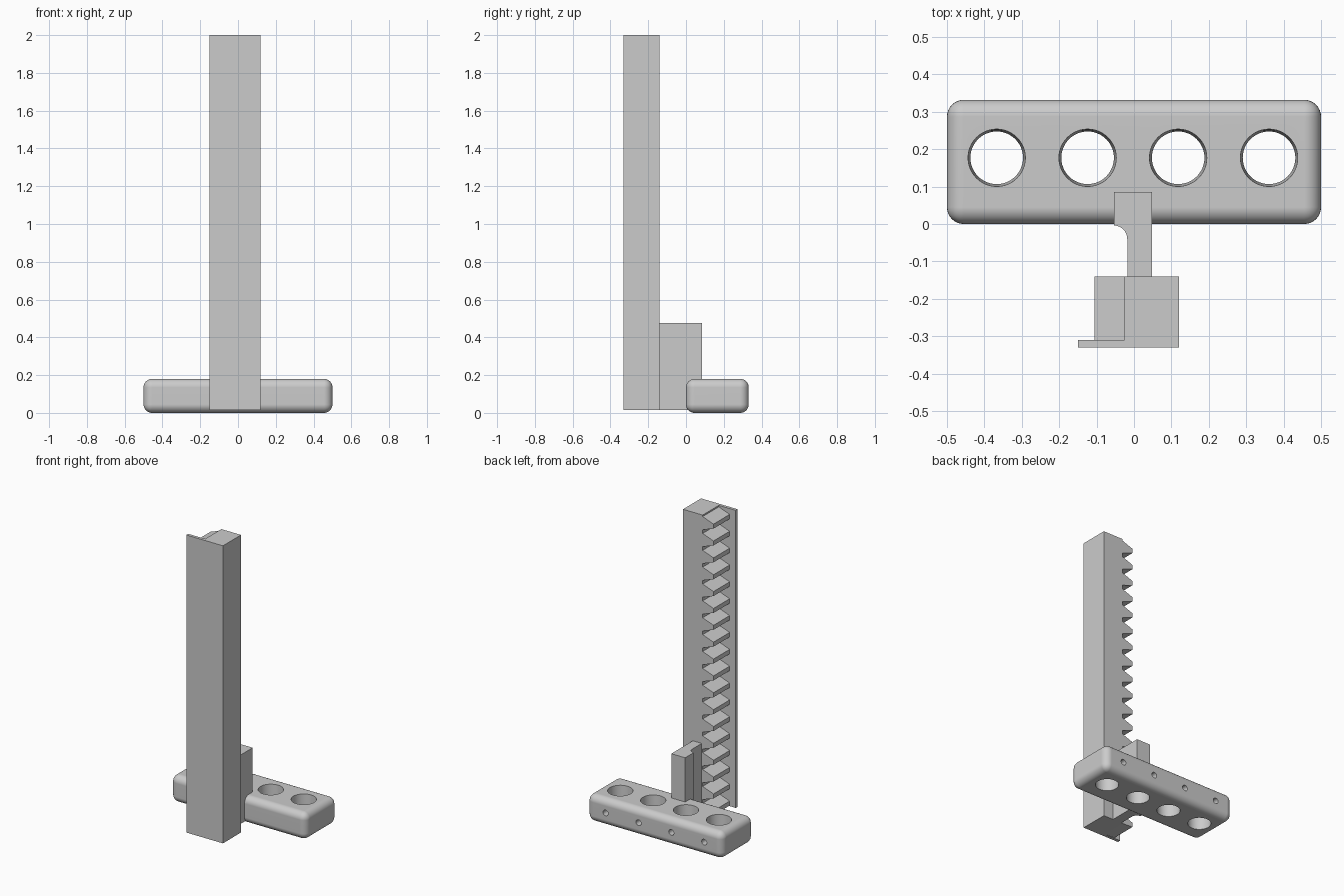
import bpy, bmesh, math
from mathutils import Vector

old = bpy.data.objects.get("Cube")
if old:
    bpy.data.objects.remove(old, do_unlink=True)

grey = bpy.data.materials.new("plain_grey")
grey.use_nodes = True
grey.diffuse_color = (0.6, 0.6, 0.6, 1)
grey.node_tree.nodes["Principled BSDF"].inputs["Base Color"].default_value = (0.6, 0.6, 0.6, 1)


def finish(name, bm):
    bmesh.ops.recalc_face_normals(bm, faces=bm.faces)
    mesh = bpy.data.meshes.new(name)
    bm.to_mesh(mesh)
    bm.free()
    obj = bpy.data.objects.new(name, mesh)
    bpy.context.collection.objects.link(obj)
    mesh.materials.append(grey)
    return obj


def add_prism(bm, points, offset):
    """Extrude a closed outline of 3D points by an offset."""
    face = bm.faces.new([bm.verts.new(p) for p in points])
    new = bmesh.ops.extrude_face_region(bm, geom=[face])["geom"]
    verts = [g for g in new if isinstance(g, bmesh.types.BMVert)]
    bmesh.ops.translate(bm, verts=verts, vec=Vector(offset))


def upright(name, outline, z0, z1):
    bm = bmesh.new()
    add_prism(bm, [(x, y, z0) for x, y in outline], (0, 0, z1 - z0))
    return finish(name, bm)


def cutter(name, r_low, r_high, depth, location, tilt=0):
    bpy.ops.mesh.primitive_cone_add(vertices=48, radius1=r_low, radius2=r_high,
                                    depth=depth, location=location, rotation=(tilt, 0, 0))
    obj = bpy.context.object
    obj.name = name
    obj.data.materials.append(grey)
    obj.hide_render = True
    return obj


BASE, TOP = 0.015, 2.0

# Column with a thin guard flange along the front
upright("rack_column", [(-0.15, -0.33), (0.12, -0.33), (0.12, -0.14),
                        (-0.025, -0.14), (-0.025, -0.31), (-0.15, -0.31)], BASE, TOP)

# Row of gear rack teeth
pitch, flank, tip = 0.1125, 0.029, 0.03
bm = bmesh.new()
for i in range(18):
    z = 1.99 - i * pitch
    side = [(-0.025, z), (-0.105, z - flank), (-0.105, z - flank - tip),
            (-0.025, z - 2 * flank - tip)]
    add_prism(bm, [(x, -0.311, max(h, BASE)) for x, h in side], (0, 0.171, 0))
finish("rack_teeth", bm)

# Bracket joining column and bar, with a concave fillet under its head
r = 0.036
fillet = [(-0.054 + r * math.sin(a), -0.04 + r * math.cos(a))
          for a in (math.pi / 2 * i / 10 for i in range(11))]
bracket = upright("bracket", [(0.048, -0.142), (0.048, 0.086), (-0.054, 0.086)]
                  + fillet + [(-0.018, -0.142)], BASE, 0.475)

# Rounded bar
bm = bmesh.new()
bmesh.ops.create_cube(bm, size=1)
for v in bm.verts:
    v.co = (v.co.x, v.co.y * 0.332 + 0.166, v.co.z * 0.18 + 0.09)
bmesh.ops.bevel(bm, geom=bm.edges[:], offset=0.045, segments=8, profile=0.5, affect='EDGES')
bar = finish("bar", bm)

# Tapered through holes and small set screw holes from the back
cutters = []
for x in (-0.367, -0.124, 0.118, 0.361):
    cutters.append(cutter("hole_cutter", 0.07, 0.077, 0.2, (x, 0.177, 0.09)))
    cutters.append(cutter("screw_hole_cutter", 0.019, 0.019, 0.16,
                          (x, 0.29, 0.09), math.pi / 2))
bpy.ops.object.select_all(action='DESELECT')
bar.select_set(True)
bpy.context.view_layer.objects.active = bar
for c in cutters:
    mod = bar.modifiers.new("hole", 'BOOLEAN')
    mod.operation = 'DIFFERENCE'
    mod.solver = 'EXACT'
    mod.object = c
    bpy.ops.object.modifier_apply(modifier=mod.name)
for c in cutters:
    bpy.data.objects.remove(c, do_unlink=True)

# Smooth rounding with sharp edges kept
bracket.select_set(True)
bpy.ops.object.shade_smooth_by_angle(angle=math.radians(30))
for obj in (bar, bracket):
    obj.modifiers.new("clean_normals", 'WEIGHTED_NORMAL').keep_sharp = True
